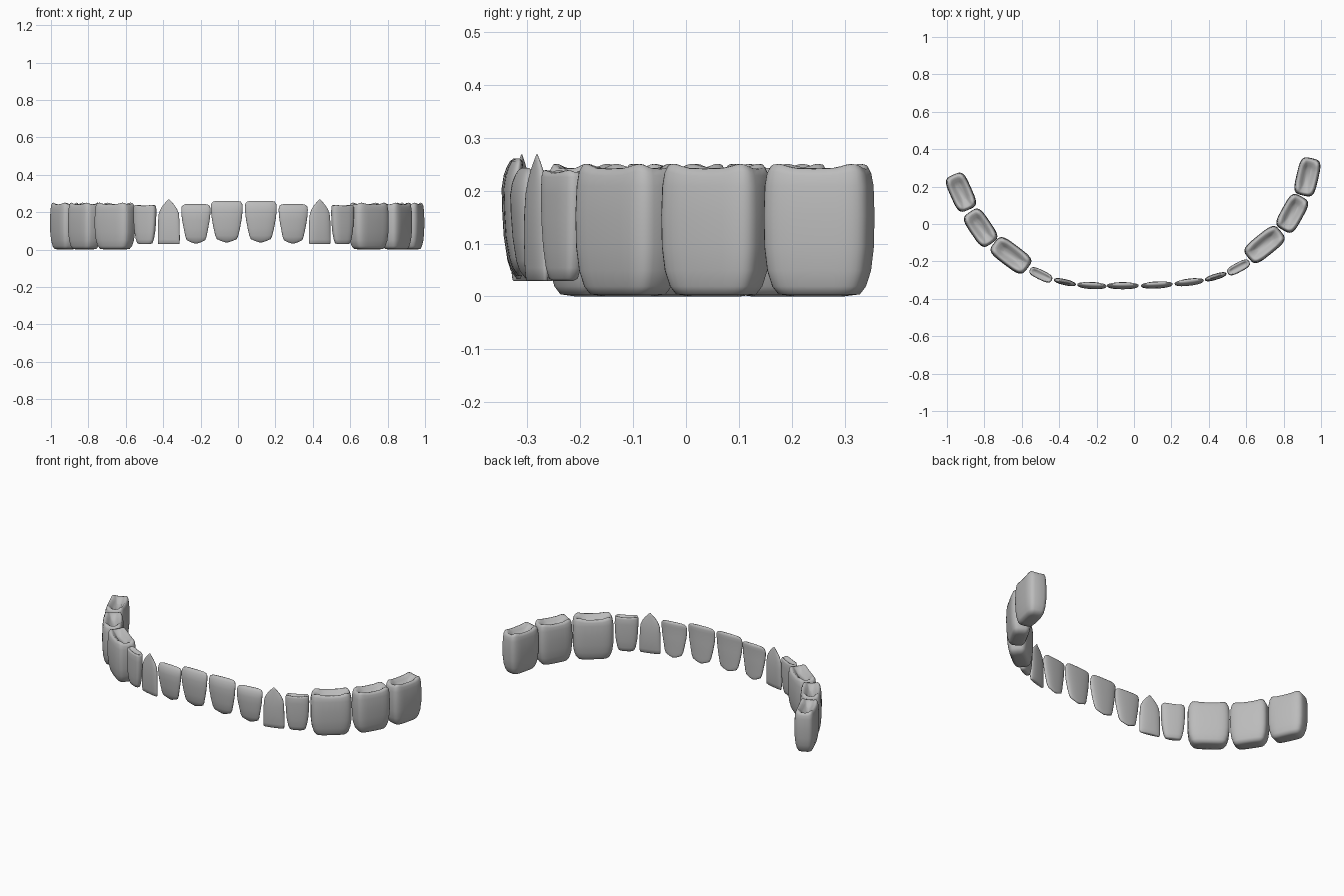
import bpy, bmesh, math
from mathutils import Matrix

if "Cube" in bpy.data.objects:
    bpy.data.objects.remove(bpy.data.objects["Cube"])

enamel = bpy.data.materials.new("grey enamel")
enamel.diffuse_color = (0.5, 0.5, 0.5, 1)
enamel.use_nodes = True
enamel.node_tree.nodes["Principled BSDF"].inputs["Base Color"].default_value = enamel.diffuse_color

# Ring profiles, bottom to top: (z, width factor, depth factor, y shift)
MOLAR = [(.006, .45, .40, 0), (.010, .74, .68, 0), (.025, .85, .80, 0), (.055, .94, .91, 0),
         (.10, .99, .98, 0), (.16, 1, 1, 0), (.215, .985, .96, 0), (.243, .95, .90, 0),
         (.256, .89, .80, 0), (.257, .82, .68, 0), (.250, .72, .55, 0), (.235, .58, .38, 0),
         (.222, .42, .20, 0)]
PREMOLAR = [(.035, .45, .4, 0), (.040, .66, .6, 0), (.06, .78, .78, 0), (.10, .90, .92, 0),
            (.15, .97, 1, 0), (.20, 1, 1, 0), (.232, .99, .96, 0), (.243, .95, .86, 0),
            (.245, .88, .68, 0), (.239, .78, .48, 0), (.232, .6, .25, 0)]
CANINE = [(.035, .90, .45, 0), (.038, .97, .65, 0), (.06, .99, .85, 0), (.11, .98, 1, 0),
          (.16, .96, 1, 0), (.20, .90, .85, 0), (.225, .72, .65, 0), (.245, .50, .45, 0),
          (.262, .24, .25, 0), (.275, .03, .06, 0)]
INCISOR = [(.045, .10, .2, .010), (.052, .35, .4, .009), (.062, .62, .6, .006), (.08, .72, .75, .003),
           (.12, .83, .95, 0), (.17, .94, 1, -.002), (.21, .99, 1, -.003), (.235, 1, .9, -.001),
           (.252, .97, .72, .002), (.262, .88, .5, .004), (.267, .68, .2, .005)]
LATERAL = [(z - .006 if z < .1 else z - .018 * (z - .1) / .167, w, d, s) for z, w, d, s in INCISOR]


def tooth(name, profile, x, y, angle, length, depth, power, cusp=0, seg=32):
    """Loft superellipse rings into one tooth standing on the arch."""
    bm = bmesh.new()
    rings = []
    for z, fw, fd, shift in profile:
        ring = []
        for i in range(seg):
            a = 2 * math.pi * i / seg
            c, s = math.cos(a), math.sin(a)
            px = math.copysign(abs(c) ** (2 / power), c) * fw * length / 2
            py = math.copysign(abs(s) ** (2 / power), s) * fd * depth / 2 + shift
            # biting rim dips between the corner cusps
            dip = cusp * math.cos(2 * a) ** 2 if z > .24 else 0
            ring.append(bm.verts.new((px, py, z - dip)))
        rings.append(ring)
    for lo, hi in zip(rings, rings[1:]):
        for i in range(seg):
            j = (i + 1) % seg
            bm.faces.new((lo[i], lo[j], hi[j], hi[i]))
    bm.faces.new(rings[0][::-1])
    bm.faces.new(rings[-1])
    bm.transform(Matrix.Translation((x, y, 0)) @ Matrix.Rotation(math.radians(angle), 4, 'Z'))
    me = bpy.data.meshes.new(name)
    bm.to_mesh(me)
    bm.free()
    me.materials.append(enamel)
    for p in me.polygons:
        p.use_smooth = True
    ob = bpy.data.objects.new(name, me)
    bpy.context.collection.objects.link(ob)


# Kinds: profile, length, depth, superellipse power, cusp dip
KINDS = {
    "back_molar": (MOLAR, .205, .118, 4, .009),
    "middle_molar": (MOLAR, .205, .118, 4, .009),
    "front_molar": (MOLAR, .225, .120, 4, .009),
    "premolar": (PREMOLAR, .130, .052, 3, .004),
    "canine": (CANINE, .122, .032, 2.4, 0),
    "lateral_incisor": (LATERAL, .157, .036, 2.3, 0),
    "central_incisor": (INCISOR, .170, .036, 2.3, 0),
}
# Place along the arch: x, y, turn
ARCH = {
    "left": [(-.925, .170, -66), (-.820, -.020, -56), (-.658, -.168, -37), (-.498, -.272, -26),
             (-.370, -.311, -13), (-.225, -.327, -3), (-.060, -.328, 0)],
    "right": [(.927, .252, 77), (.846, .057, 61), (.698, -.110, 39), (.559, -.232, 28),
              (.437, -.282, 17), (.295, -.309, 7), (.122, -.324, 3)],
}
for side, places in ARCH.items():
    for (kind, (prof, ln, dp, pw, cusp)), (x, y, ang) in zip(KINDS.items(), places):
        tooth(f"{side}_{kind}", prof, x, y, ang, ln, dp, pw, cusp)

# Seat the whole row on z = 0
low = min(v.co.z for o in bpy.data.objects for v in o.data.vertices)
for o in bpy.data.objects:
    o.data.transform(Matrix.Translation((0, 0, -low)))
